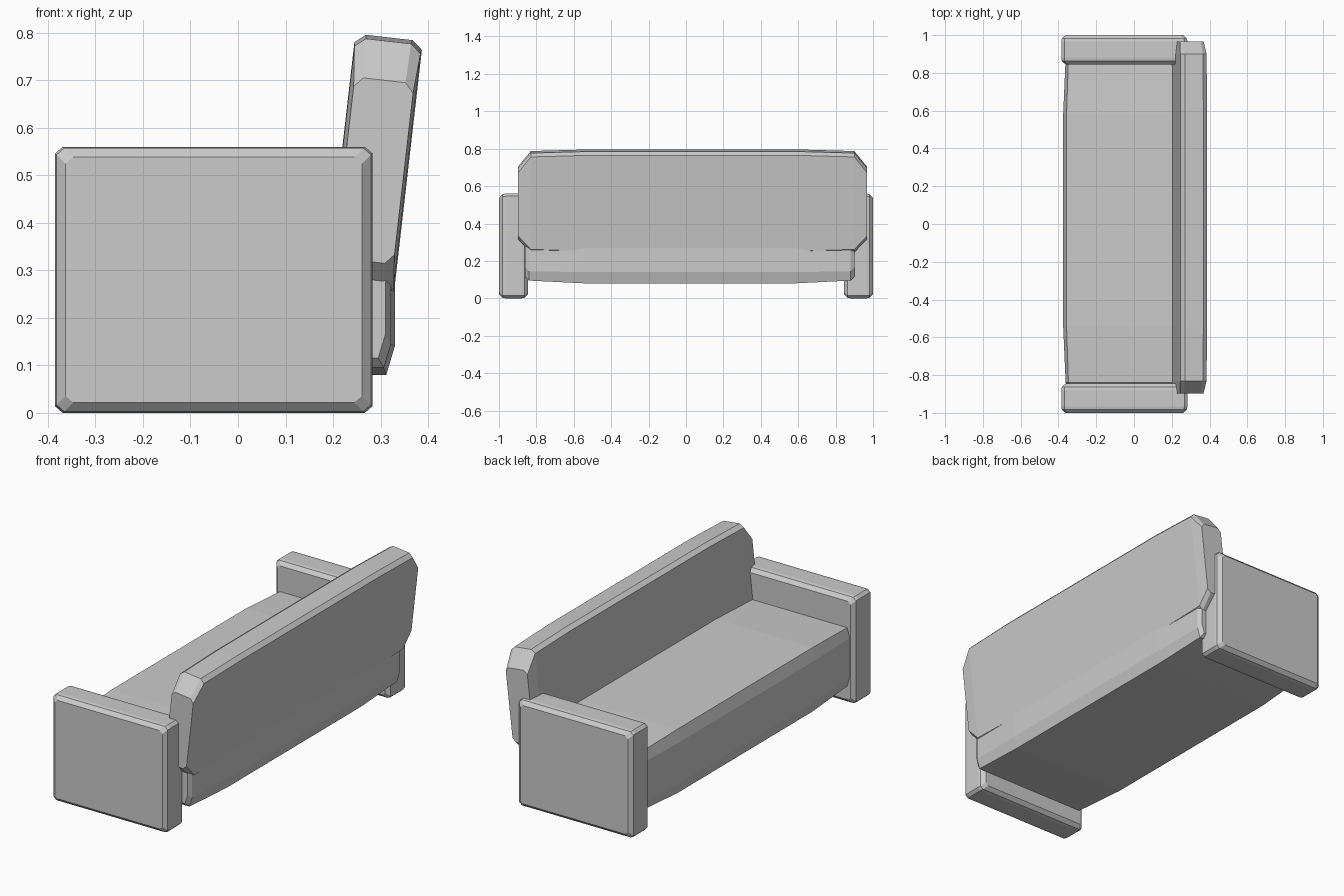
import bpy, bmesh

if "Cube" in bpy.data.objects:
    bpy.data.objects.remove(bpy.data.objects["Cube"])


def section(y, x0, x1, z0, z1, bx, bz, tilt=0.0, cx=0.0, cz=0.0):
    """Chamfered rectangle in the xz plane at station y, optionally leaning back."""
    pts = [(x0 + bx, z0), (x1 - bx, z0), (x1, z0 + bz), (x1, z1 - bz),
           (x1 - bx, z1), (x0 + bx, z1), (x0, z1 - bz), (x0, z0 + bz)]
    return [(x + tilt * (z - cz), y, z - tilt * (x - cx)) for x, z in pts]


def loft(name, sections):
    """Skin consecutive sections along y and cap both ends."""
    bm = bmesh.new()
    rings = [[bm.verts.new(p) for p in s] for s in sections]
    for a, b in zip(rings, rings[1:]):
        for i in range(8):
            j = (i + 1) % 8
            bm.faces.new((a[i], a[j], b[j], b[i]))
    bm.faces.new(rings[0])
    bm.faces.new(rings[-1])
    bmesh.ops.recalc_face_normals(bm, faces=bm.faces)
    mesh = bpy.data.meshes.new(name)
    bm.to_mesh(mesh)
    bm.free()
    obj = bpy.data.objects.new(name, mesh)
    bpy.context.collection.objects.link(obj)
    return obj


def symmetric(name, half, y_mid=0.0, **kw):
    """Loft from half the stations (distance from centre, outermost first)."""
    low = [section(y_mid - d, *s, **kw) for d, *s in half]
    high = [section(y_mid + d, *s, **kw) for d, *s in reversed(half)]
    return loft(name, low + high)


# Arm panels with softened edges
for name, side in (("left_arm", -1), ("right_arm", 1)):
    stations = [(1.0, 0.022), (0.982, 0.003), (0.965, 0.0),
                (0.88, 0.0), (0.863, 0.003), (0.845, 0.022)]
    loft(name, [section(side * y, -0.385 + i, 0.283 - i, i, 0.56 - i, 0.016, 0.014)
                for y, i in stations])

# Seat base, slightly crowned towards the middle
symmetric("seat", [
    (0.88, -0.345, 0.310, 0.115, 0.385, 0.015, 0.05),
    (0.86, -0.362, 0.322, 0.095, 0.402, 0.015, 0.05),
    (0.56, -0.375, 0.330, 0.080, 0.415, 0.018, 0.06),
], y_mid=0.02)

# Leaning backrest with cut-off corners
symmetric("backrest", [
    (0.932, 0.225, 0.350, 0.320, 0.700, 0.018, 0.02),
    (0.865, 0.217, 0.356, 0.252, 0.782, 0.022, 0.018),
    (0.580, 0.216, 0.358, 0.243, 0.790, 0.022, 0.018),
], y_mid=0.035, tilt=0.115, cx=0.287, cz=0.52)
